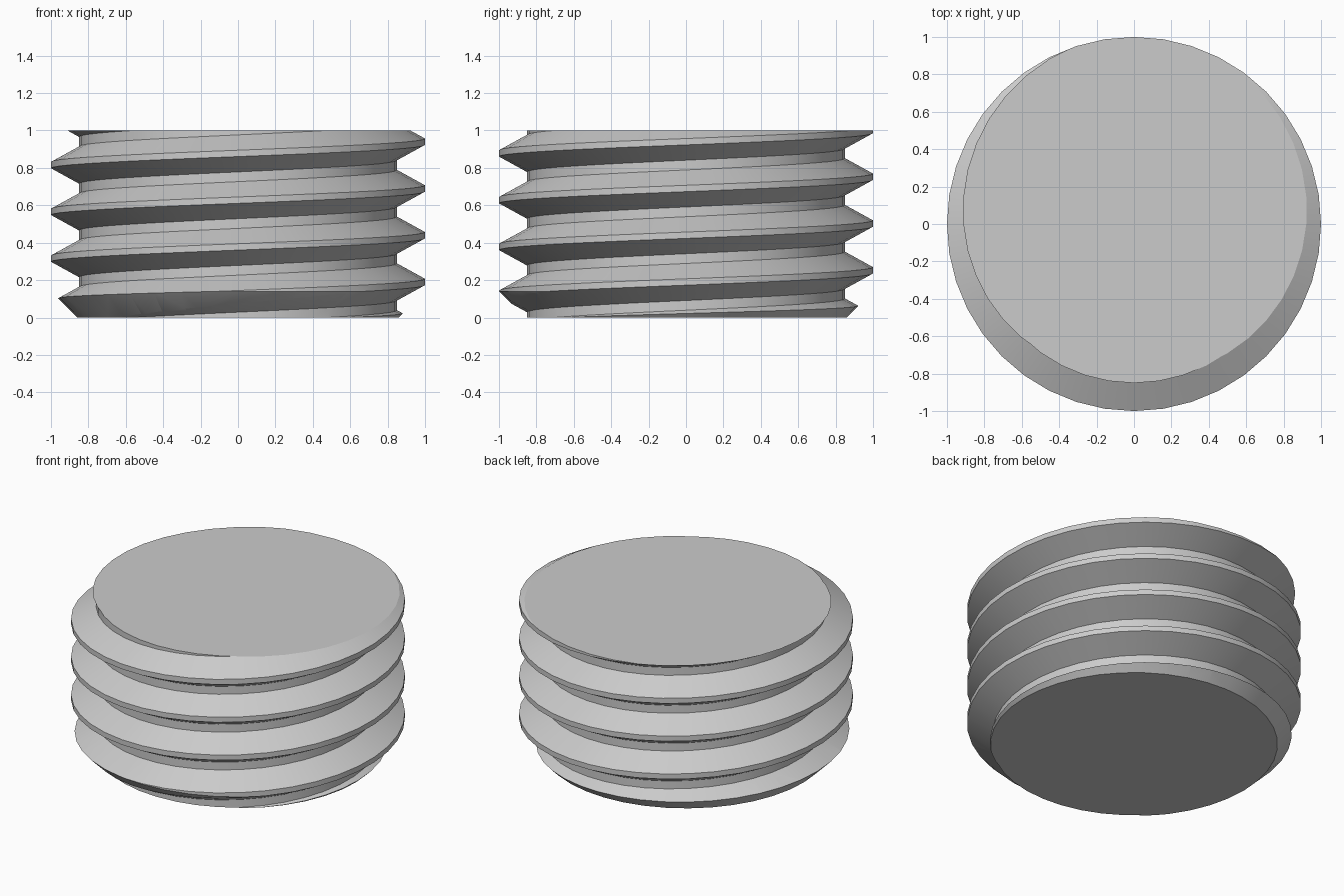
import bpy, bmesh, math
from mathutils import Vector

PITCH, CREST_R, ROOT_R = 0.25, 1.0, 0.85
SEGMENTS, TURNS = 40, 9
CREST_Z = 0.19            # crest height at +x
CREST_HALF, FLANK = 0.017, 0.082

if "Cube" in bpy.data.objects:
    bpy.data.objects.remove(bpy.data.objects["Cube"], do_unlink=True)

steel = bpy.data.materials.new("plain grey")
steel.use_nodes = True
steel.diffuse_color = (0.6, 0.6, 0.6, 1)
steel.node_tree.nodes["Principled BSDF"].inputs["Base Color"].default_value = (0.6, 0.6, 0.6, 1)


def add_object(name, bm):
    bmesh.ops.recalc_face_normals(bm, faces=bm.faces)
    mesh = bpy.data.meshes.new(name)
    bm.to_mesh(mesh)
    bm.free()
    mesh.materials.append(steel)
    obj = bpy.data.objects.new(name, mesh)
    bpy.context.collection.objects.link(obj)
    return obj


# Helical thread strip: one tooth profile swept upwards around the axis
tooth = [(ROOT_R, -CREST_HALF - FLANK), (CREST_R, -CREST_HALF),
         (CREST_R, CREST_HALF), (ROOT_R, CREST_HALF + FLANK),
         (ROOT_R, PITCH - CREST_HALF - FLANK)]
bm = bmesh.new()
previous = None
for i in range(SEGMENTS * TURNS + 1):
    angle = math.tau * i / SEGMENTS
    base = CREST_Z + PITCH * (i / SEGMENTS - 3)
    row = [bm.verts.new((r * math.cos(angle), r * math.sin(angle), base + z))
           for r, z in tooth]
    if previous:
        for j in range(len(tooth) - 1):
            bm.faces.new((previous[j], row[j], row[j + 1], previous[j + 1]))
    previous = row
bmesh.ops.remove_doubles(bm, verts=bm.verts, dist=0.0001)

# Trim to a closed length slightly longer than the finished plug
for height, direction in ((-0.12, -1), (1.0, 1)):
    bmesh.ops.bisect_plane(bm, geom=bm.verts[:] + bm.edges[:] + bm.faces[:],
                           plane_co=Vector((0, 0, height)),
                           plane_no=Vector((0, 0, direction)), clear_outer=True)
    rim = [e for e in bm.edges if e.is_boundary
           and all(abs(v.co.z - height) < 0.001 for v in e.verts)]
    bmesh.ops.contextual_create(bm, geom=rim)
plug = add_object("threaded_plug", bm)

# Chamfered envelope that bevels the lower end
bm = bmesh.new()
rings = []
for r, z in ((0.86, 0), (1.08, 0.22), (1.08, 1.1)):
    rings.append([bm.verts.new((r * math.cos(math.tau * i / SEGMENTS),
                                r * math.sin(math.tau * i / SEGMENTS), z))
                  for i in range(SEGMENTS)])
for low, high in zip(rings, rings[1:]):
    for i in range(SEGMENTS):
        k = (i + 1) % SEGMENTS
        bm.faces.new((low[i], low[k], high[k], high[i]))
bm.faces.new(rings[0])
bm.faces.new(rings[-1])
envelope = add_object("chamfer_envelope", bm)
envelope.hide_render = True
envelope.hide_set(True)

cut = plug.modifiers.new("lower chamfer", 'BOOLEAN')
cut.operation = 'INTERSECT'
cut.solver = 'EXACT'
cut.object = envelope

# Apply the cut, drop the helper, and keep the thread edges crisp
bpy.context.view_layer.objects.active = plug
plug.select_set(True)
bpy.ops.object.modifier_apply(modifier=cut.name)
bpy.data.objects.remove(envelope, do_unlink=True)
bpy.ops.object.shade_smooth_by_angle(angle=math.radians(20))
